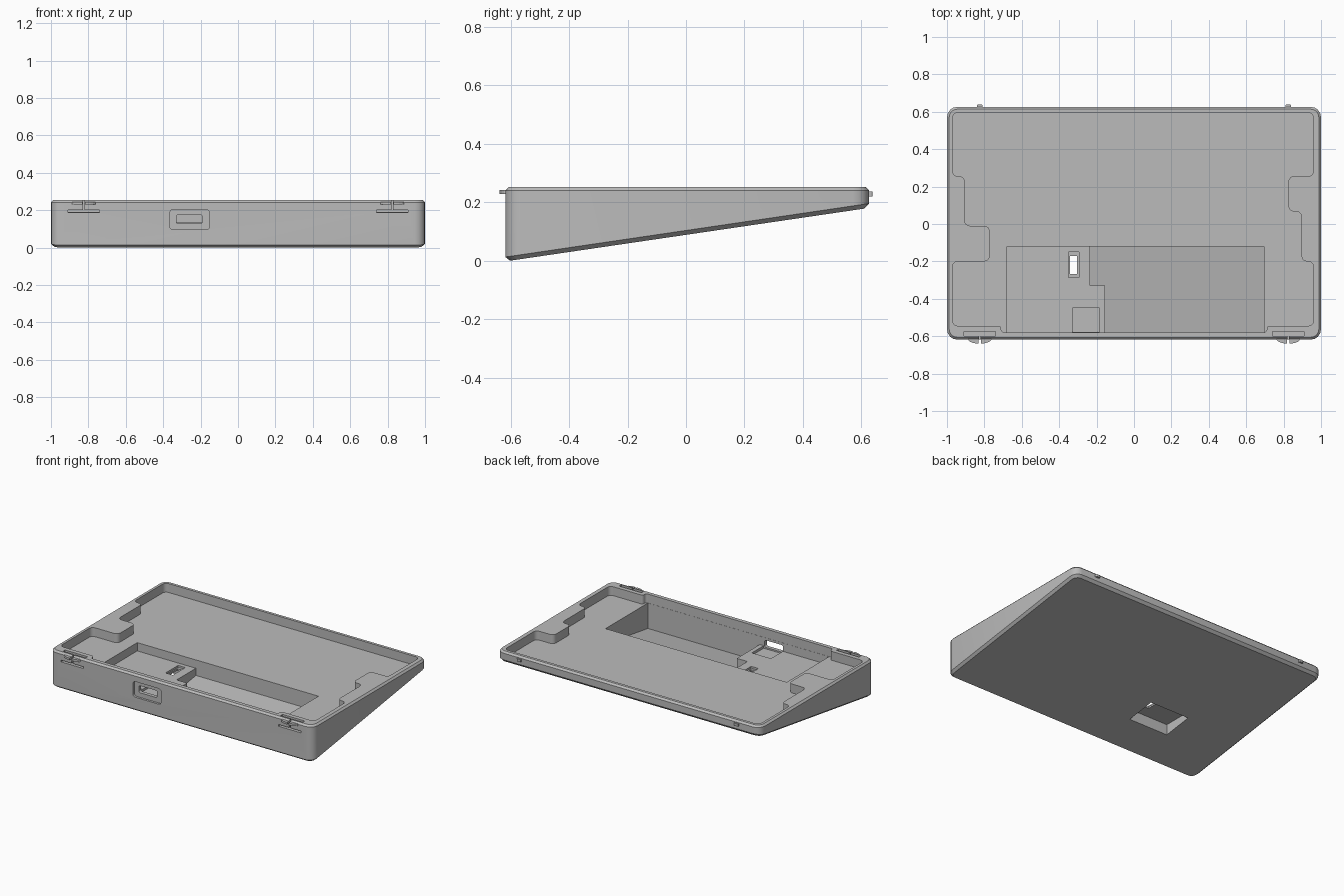
import bpy, bmesh, math
from mathutils import Vector

if "Cube" in bpy.data.objects:
    bpy.data.objects.remove(bpy.data.objects["Cube"], do_unlink=True)

grey = bpy.data.materials.new("plain grey")
grey.use_nodes = True
grey.diffuse_color = (0.5, 0.5, 0.5, 1)
grey.node_tree.nodes["Principled BSDF"].inputs["Base Color"].default_value = (0.5, 0.5, 0.5, 1)


def underside(y):
    """Height of the sloping underside."""
    return 0.147 * (y + 0.605)


def rounded(points, radius, steps=4):
    """Replace each corner of a polygon by a small curve."""
    out = []
    pts = [Vector(p) for p in points]
    for i, p in enumerate(pts):
        a, b = pts[i - 1] - p, pts[(i + 1) % len(pts)] - p
        r = min(radius, 0.45 * a.length, 0.45 * b.length)
        a, b = p + a.normalized() * r, p + b.normalized() * r
        c = a + b - p
        for k in range(steps + 1):
            t = k / steps * math.pi / 2
            out.append(c + (a - c) * math.cos(t) + (b - c) * math.sin(t))
    return out


def rect(x0, x1, y0, y1):
    return [(x0, y0), (x1, y0), (x1, y1), (x0, y1)]


def loft(name, rings):
    """Closed solid through rings of matching points."""
    bm = bmesh.new()
    loops = [[bm.verts.new(p) for p in ring] for ring in rings]
    for lo, hi in zip(loops, loops[1:]):
        for i in range(len(lo)):
            bm.faces.new((lo[i - 1], lo[i], hi[i], hi[i - 1]))
    bm.faces.new(loops[0])
    bm.faces.new(loops[-1])
    bmesh.ops.recalc_face_normals(bm, faces=bm.faces)
    mesh = bpy.data.meshes.new(name)
    bm.to_mesh(mesh)
    bm.free()
    mesh.materials.append(grey)
    ob = bpy.data.objects.new(name, mesh)
    bpy.context.collection.objects.link(ob)
    return ob


def prism(name, pts, z0, z1):
    """Upright solid; z0 may be a function of y."""
    low = z0 if callable(z0) else lambda y: z0
    return loft(name, [[(x, y, low(y)) for x, y in pts], [(x, y, z1) for x, y in pts]])


def cut(target, cutter):
    cutter.hide_render = True
    mod = target.modifiers.new("cut", "BOOLEAN")
    mod.operation, mod.solver, mod.object = "DIFFERENCE", "EXACT", cutter
    bpy.context.view_layer.objects.active = target
    bpy.ops.object.modifier_apply(modifier=mod.name)
    bpy.data.objects.remove(cutter, do_unlink=True)


# Wedge body with chamfered lower and upper edges
def body_outline(inset):
    r = rect(-1 + inset, 1 - inset, -0.618 + inset, 0.626 - inset)
    return rounded(r, 0.055 - inset)


full, low, top = body_outline(0), body_outline(0.016), body_outline(0.012)
case = loft("wedge_case", [
    [(x, y, underside(y)) for x, y in low],
    [(x, y, underside(y) + 0.015) for x, y in full],
    [(x, y, 0.241) for x, y in full],
    [(x, y, 0.253) for x, y in top]])

# Main tray with stepped side ledges
tray = [(-0.97, 0.595), (-0.97, 0.255), (-0.905, 0.255), (-0.905, -0.01), (-0.772, -0.01),
        (-0.772, -0.2), (-0.97, -0.2), (-0.97, -0.545), (-0.71, -0.545), (-0.71, -0.58),
        (0.71, -0.58), (0.71, -0.545), (0.96, -0.545), (0.96, -0.2), (0.896, -0.2),
        (0.896, 0.067), (0.826, 0.067), (0.826, 0.255), (0.96, 0.255), (0.96, 0.595)]
cut(case, prism("tray_cutter", rounded(tray, 0.028), 0.192, 0.4))

# Deep front pocket, following the underside, beside a raised platform
pocket = [(-0.155, -0.579), (0.695, -0.579), (0.695, -0.12),
          (-0.235, -0.12), (-0.235, -0.33), (-0.155, -0.33)]
cut(case, prism("platform_cutter", rect(-0.68, -0.15, -0.579, -0.121), 0.135, 0.3))
cut(case, prism("pocket_cutter", pocket, lambda y: underside(y) + 0.014, 0.31))

# Underside recess, switch slot and its frame
cut(case, prism("under_recess_cutter", rect(-0.56, -0.26, -0.35, -0.145), -0.1, 0.11))
cut(case, prism("slot_frame_cutter", rect(-0.35, -0.295, -0.285, -0.15), 0.122, 0.3))
cut(case, prism("slot_cutter", rect(-0.342, -0.305, -0.268, -0.17), 0, 0.3))

# Port: inner seat, outer recess and opening through the front wall
cut(case, prism("port_seat_cutter", rect(-0.33, -0.185, -0.578, -0.45), 0.118, 0.3))
for name, shape, r, depth in (("port_recess_cutter", rect(-0.365, -0.152, 0.096, 0.203), 0.018, -0.603),
                              ("port_opening_cutter", rect(-0.33, -0.192, 0.128, 0.176), 0.01, -0.55)):
    ring = rounded(shape, r)
    cut(case, loft(name, [[(x, y, z) for x, z in ring] for y in (-0.7, depth)]))

# Spring latches at the front and catches at the back
for side, word in ((-1, "right"), (1, "left")):
    cx = side * 0.825
    cut(case, prism("latch_gap_cutter", rect(cx - 0.085, cx + 0.085, -0.598, -0.575), 0.19, 0.3))
    cut(case, prism("latch_slit_cutter", rect(cx - 0.085, cx + 0.085, -0.7, -0.59), 0.188, 0.2))
    cut(case, prism("latch_split_cutter", rect(cx - 0.005, cx + 0.005, -0.7, -0.59), 0.195, 0.3))
    for half in (-1, 1):
        arc = [(cx + half * (0.007 + 0.058 * t), -0.612 - 0.027 * math.sqrt(1 - t ** 2))
               for t in (0, 0.25, 0.5, 0.75, 0.92, 1)]
        arc += [(cx + half * 0.065, -0.605), (cx + half * 0.007, -0.605)]
        prism(word + "_latch_lip", arc, 0.229, 0.243)
    prism(word + "_rear_catch", rounded(rect(cx - 0.015, cx + 0.015, 0.6, 0.638), 0.005),
          0.22, 0.237)

# Soft rounded corners, crisp edges
bpy.ops.object.select_all(action="DESELECT")
case.select_set(True)
bpy.context.view_layer.objects.active = case
bpy.ops.object.shade_smooth_by_angle(angle=math.radians(30))
